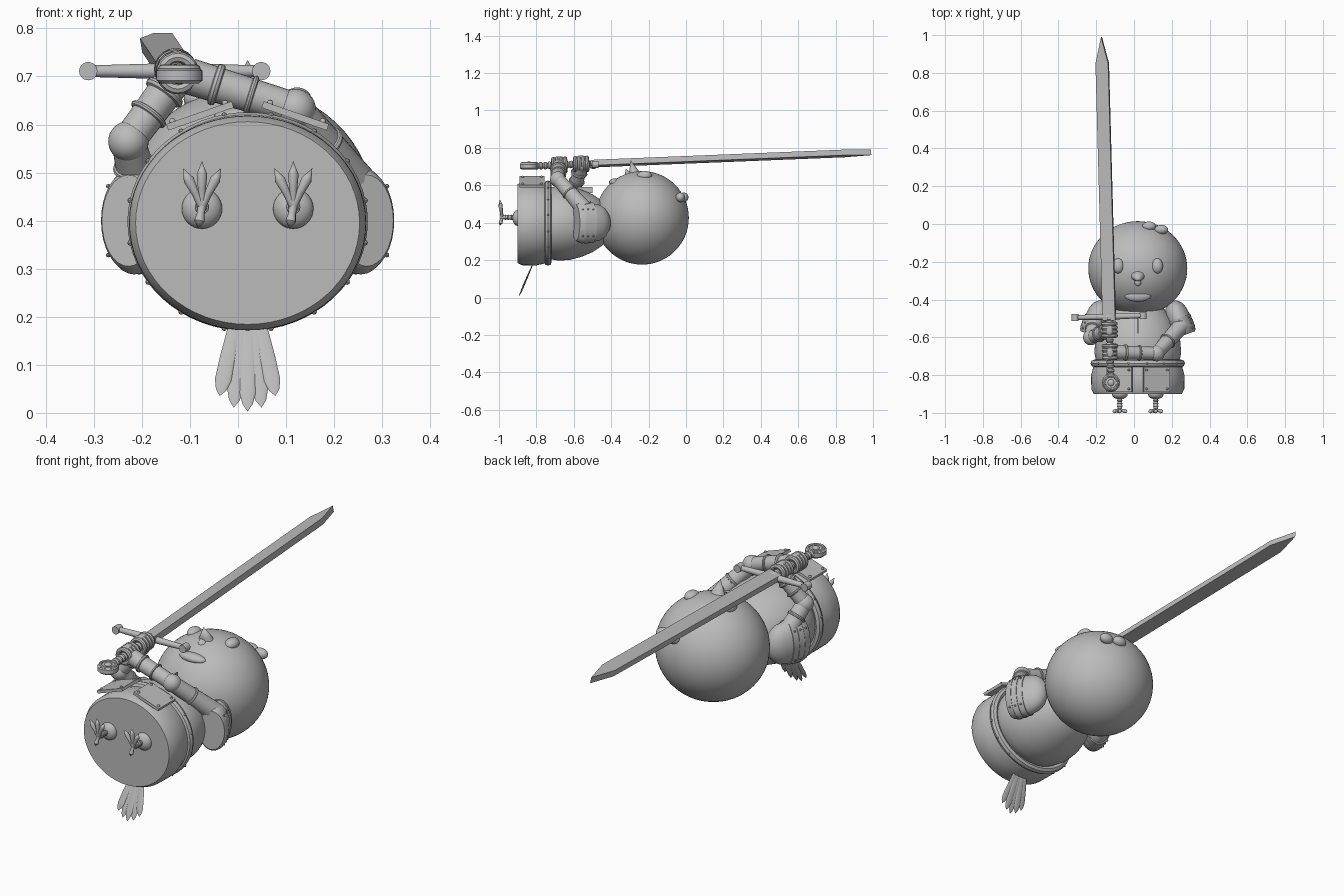
import bpy, bmesh, math
from mathutils import Vector, Matrix

cube = bpy.data.objects.get("Cube")
if cube:
    bpy.data.objects.remove(cube)

grey = bpy.data.materials.new("plain_grey")
grey.use_nodes = True
grey.diffuse_color = (0.5, 0.5, 0.5, 1)
grey.node_tree.nodes["Principled BSDF"].inputs["Base Color"].default_value = (0.5, 0.5, 0.5, 1)
MID = 0.02  # symmetry plane of the body


def finish(name, bm, angle=35):
    bmesh.ops.remove_doubles(bm, verts=bm.verts, dist=0.00005)
    bmesh.ops.recalc_face_normals(bm, faces=bm.faces)
    me = bpy.data.meshes.new(name)
    bm.to_mesh(me)
    bm.free()
    me.materials.append(grey)
    ob = bpy.data.objects.new(name, me)
    bpy.context.collection.objects.link(ob)
    bpy.ops.object.select_all(action='DESELECT')
    bpy.context.view_layer.objects.active = ob
    ob.select_set(True)
    bpy.ops.object.shade_smooth_by_angle(angle=math.radians(angle))
    return ob


def frame(origin, axis, up):
    """Columns: side, up, axis."""
    d = Vector(axis).normalized()
    u = Vector(up)
    u = (u - d * u.dot(d)).normalized()
    m = Matrix((d.cross(u), u, d)).transposed().to_4x4()
    m.translation = Vector(origin)
    return m


def lathe(name, profile, origin, axis, up=(0, 0, 1), side=1, high=1, seg=32):
    """Spin (height, radius) pairs round an axis, with an oval section."""
    bm = bmesh.new()
    m = frame(origin, axis, up)
    rings = []
    for h, r in profile:
        r = max(r, 0.00001)
        rings.append([bm.verts.new(m @ Vector((
            r * side * math.cos(math.tau * i / seg), r * high * math.sin(math.tau * i / seg), h)))
            for i in range(seg)])
    for a, b in zip(rings, rings[1:]):
        for i in range(seg):
            j = (i + 1) % seg
            bm.faces.new((a[i], a[j], b[j], b[i]))
    return finish(name, bm)


def limb(name, a, b, r1, r2, seg=24):
    a, b = Vector(a), Vector(b)
    n = (b - a).length
    up = (1, 0, 0) if abs((b - a).z) > 0.8 * n else (0, 0, 1)
    return lathe(name, [(0, 0), (0, r1), (n, r2), (n, 0)], a, b - a, up, seg=seg)


def ring(name, c, axis, big, small, side=1, high=1, seg=32):
    prof = [(small * math.sin(math.tau * i / 8), big + small * math.cos(math.tau * i / 8)) for i in range(9)]
    up = (1, 0, 0) if abs(Vector(axis).normalized().z) > 0.8 else (0, 0, 1)
    return lathe(name, prof, c, axis, up, side, high, seg)


def ball(name, c, r, seg=32):
    bm = bmesh.new()
    bmesh.ops.create_uvsphere(bm, u_segments=seg, v_segments=seg // 2, radius=1,
                              matrix=Matrix.Translation(c) @ Matrix.Diagonal((*r, 1)))
    return finish(name, bm)


def prism(name, outline, thick, m):
    """Extrude a flat outline symmetrically in the local up direction."""
    bm = bmesh.new()
    lo, hi = [[bm.verts.new(m @ Vector((x, t, z))) for x, z in outline] for t in (-thick, thick)]
    bm.faces.new(lo)
    bm.faces.new(hi)
    for i in range(len(lo)):
        j = (i + 1) % len(lo)
        bm.faces.new((lo[i], lo[j], hi[j], hi[i]))
    return finish(name, bm, 20)


# Head and face
ball("head", (MID, -0.235, 0.426), (0.262, 0.25, 0.25), 64)
lathe("upper_beak", [(0, 0.036), (0.02, 0.027), (0.07, 0)], (MID, -0.277, 0.667), (0, -0.3, 1), (0, 1, 0), 1, 0.75)
lathe("lower_beak", [(0, 0.02), (0.03, 0)], (MID, -0.31, 0.66), (0, -0.4, 1), (0, 1, 0))
for s in (-1, 1):
    ball("eye", (MID + s * 0.103, -0.222, 0.652), (0.03, 0.04, 0.025))
ball("throat_patch", (MID, -0.38, 0.615), (0.07, 0.032, 0.022))
for x, y in ((0.08, -0.012), (0.145, -0.03)):
    ball("forehead_spot", (x, y, 0.535), (0.036, 0.025, 0.026))

# Body, skirt and belt
lathe("torso", [(-0.78, 0.18), (-0.74, 0.218), (-0.68, 0.23), (-0.62, 0.225), (-0.56, 0.207),
                (-0.5, 0.178), (-0.45, 0.14), (-0.42, 0.1), (-0.4, 0)],
      (MID, 0, 0.397), (0, 1, 0), high=0.87, seg=64)
lathe("skirt", [(-0.9, 0), (-0.9, 0.233), (-0.875, 0.246), (-0.8, 0.247), (-0.755, 0.235), (-0.755, 0.2)],
      (MID, 0, 0.395), (0, 1, 0), high=0.905, seg=64)
ring("belt", (MID, -0.738, 0.398), (0, 1, 0), 0.23, 0.02, high=0.91, seg=64)
prism("chest_fin", [(-0.003, -0.04), (0.003, -0.04), (0.003, 0.04), (-0.003, 0.04)], 0.015,
      frame((MID, -0.54, 0.575), (0, 1, 0), (0, 0, 1)))
for i in range(16):
    a = math.tau * (i + 0.5) / 16
    ball("belt_rivet", (MID + 0.249 * math.cos(a), -0.738, 0.398 + 0.226 * math.sin(a)), (0.006,) * 3, 8)

# Hip plates with corner rivets
for s in (-1, 1):
    m = frame((MID + s * 0.099, -0.823, 0.618), (0, 1, 0), (s * 0.35, 0, 1))
    prism("hip_plate", [(-0.072, -0.066), (0.072, -0.066), (0.072, 0.066), (-0.072, 0.066)], 0.007, m)
    for x in (-0.058, 0.058):
        for y in (-0.05, 0.05):
            ball("plate_rivet", m @ Vector((x, 0.008, y)), (0.007,) * 3, 10)

# Layered shoulder armour
shoulder = [(0, 0), (0.008, 0.04), (0.03, 0.075), (0.06, 0.095), (0.1, 0.103), (0.1, 0.109), (0.13, 0.107),
            (0.13, 0.112), (0.16, 0.109), (0.16, 0.112), (0.185, 0.104), (0.195, 0.095), (0.195, 0)]
for s in (-1, 1):
    o, d = (MID + s * 0.18, -0.405, 0.4), (s * 0.35, -0.94, 0)
    lathe("shoulder_guard", shoulder, o, d, side=0.62)
    m = frame(o, d, (0, 0, 1))
    for k in (0.115, 0.145, 0.175):
        for a in (-0.7, 0, 0.7):
            ball("shoulder_rivet", m @ Vector((s * 0.0, 0.11 * math.cos(a), k))
                 if a == 0 else m @ Vector((-s * 0.068 * math.cos(a), 0.111 * math.sin(a), k)), (0.005,) * 3, 8)

# Arms: shoulder, elbow, hand
arms = [((-0.2, -0.5, 0.45), (-0.228, -0.6, 0.565), (-0.128, -0.562, 0.7)),
        ((0.25, -0.54, 0.47), (0.12, -0.685, 0.632), (-0.1, -0.68, 0.7))]
for a, e, h in arms:
    a, e, h = Vector(a), Vector(e), Vector(h)
    limb("upper_arm", a, e, 0.045, 0.035)
    ring("upper_arm_band", a.lerp(e, 0.55), e - a, 0.037, 0.008)
    ball("elbow", e, (0.042,) * 3)
    limb("forearm", e, h, 0.034, 0.038)
    ring("forearm_band", e.lerp(h, 0.42), h - e, 0.037, 0.006)
    ring("wrist_band", e.lerp(h, 0.75), h - e, 0.036, 0.009)

# Sword, laid along its own slightly tilted axis
start, tip = Vector((-0.122, -0.84, 0.702)), Vector((-0.172, 0.99, 0.776))
axis = tip - start
length = axis.length
sword = frame(start, axis, (0, 0, 1))
blade_m = frame(start, axis, (-0.17, 0, 1))
prism("blade", [(-0.034, 0.33), (0.034, 0.33), (0.034, length - 0.14), (0, length),
                (-0.034, length - 0.14)], 0.015, blade_m)
grip = [(0.03, 0)]
for i in range(14):
    z = 0.03 + i * 0.023
    grip += [(z, 0.014), (z + 0.007, 0.02), (z + 0.016, 0.02), (z + 0.023, 0.014)]
lathe("grip", grip + [(0.352, 0)], start, axis, seg=20)
lathe("pommel", [(-0.017, 0), (-0.017, 0.04), (-0.01, 0.048), (0.01, 0.048), (0.017, 0.04), (0.017, 0)],
      start, (0, 0, 1), (0, 1, 0))
ring("pommel_rim", start + Vector((0, 0, 0.015)), (0, 0, 1), 0.036, 0.008)
ball("pommel_boss", start + Vector((0, 0, 0.015)), (0.018, 0.018, 0.01), 16)
mid = sword @ Vector((0, 0, 0.35))
mid.z = 0.711
for s in (-1, 1):
    end = mid + s * Vector((0.18, 0.005, 0))
    limb("cross_guard", mid, end, 0.017, 0.012)
    limb("guard_end", end - Vector((0, 0.018, 0)), end + Vector((0, 0.018, 0)), 0.019, 0.019)
ball("guard_boss", mid + Vector((0, -0.005, 0)), (0.03, 0.025, 0.024))

# Gauntlet fingers wrapped round the grip
for centre in (0.163, 0.28):
    ball("palm", sword @ Vector((0, -0.01, centre)), (0.036, 0.038, 0.034))
    for k in range(4):
        ring("finger", sword @ Vector((0, 0, centre + (k - 1.5) * 0.021)), axis, 0.033, 0.0115, seg=20)
    ball("knuckle", sword @ Vector((0, 0.036, centre)), (0.018, 0.03, 0.01), 16)

# Legs and bird feet
for s in (-1, 1):
    x = MID + s * 0.095
    ball("thigh", (x, -0.9, 0.425), (0.042, 0.028, 0.042))
    limb("shin", (x, -0.9, 0.427), (x, -0.985, 0.43), 0.013, 0.011, 12)
    for k in range(3):
        ring("shin_scale", (x, -0.935 - k * 0.015, 0.428), (0, 1, 0), 0.011, 0.004, seg=12)
    for dx, dz in ((-0.04, 0.08), (0, 0.095), (0.04, 0.08), (-0.008, -0.047)):
        n = math.hypot(dx, dz)
        lathe("toe", [(0, 0), (0, 0.009), (n * 0.35, 0.008), (n * 0.7, 0.011), (n, 0)],
              (x, -0.983, 0.43), (dx, -0.012, dz), (0, 1, 0), seg=12)

# Fanned tail feathers
for k in range(-2, 3):
    root = Vector((MID + k * 0.012, -0.81, 0.2))
    end = Vector((MID + k * 0.029, -0.895 + abs(k) * 0.006, 0.003 + 0.008 * k * k))
    n = (end - root).length
    lathe("tail_feather", [(0, 0), (0, 0.011), (n * 0.5, 0.016), (n * 0.8, 0.017), (n * 0.92, 0.011), (n, 0)],
          root, end - root, (0, -1, 0.4), 1, 0.2, 16)
